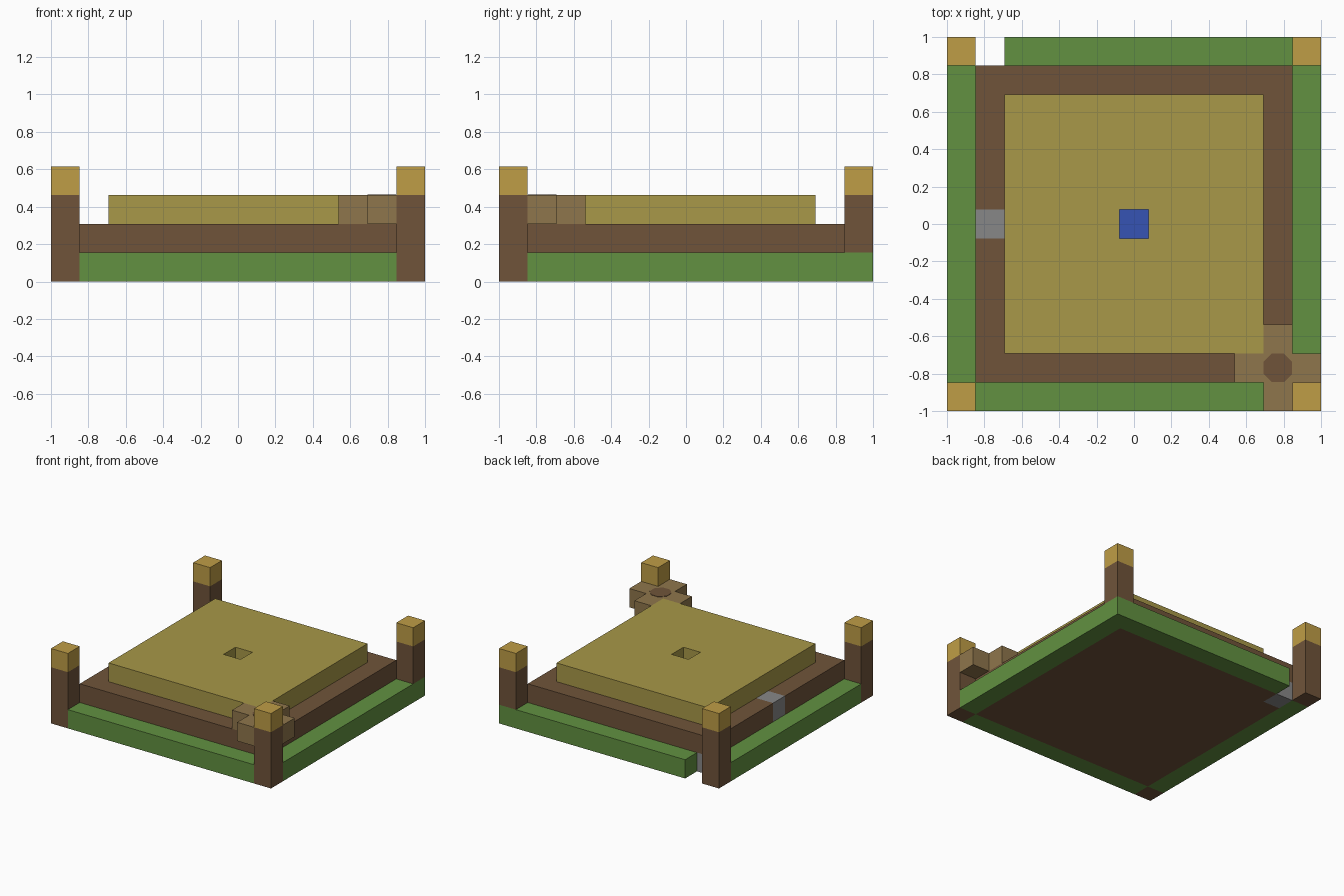
import bpy, bmesh
from mathutils import Vector

if "Cube" in bpy.data.objects:
    bpy.data.objects.remove(bpy.data.objects["Cube"], do_unlink=True)

N = 13            # blocks along each side
U = 2 / N         # size of one block


def material(name, rgb):
    lin = [((c / 255 + 0.055) / 1.055) ** 2.4 for c in rgb] + [1]
    m = bpy.data.materials.new(name)
    m.use_nodes = True
    m.diffuse_color = lin
    m.node_tree.nodes["Principled BSDF"].inputs["Base Color"].default_value = lin
    return m


grass = material("grass green", (98, 145, 65))
earth = material("earth brown", (112, 84, 58))
straw = material("straw olive", (168, 152, 72))
gold = material("gold", (191, 157, 70))
stone = material("stone grey", (135, 135, 135))
water = material("water blue", (54, 84, 180))
bark = material("bark tan", (143, 118, 76))


def block(name, lo, hi, mats, cuts=(), rule=None, edit=None):
    """Box between two block-grid corners, cut at (axis, position), coloured by rule."""
    lo, hi = Vector(lo), Vector(hi)
    bm = bmesh.new()
    bmesh.ops.create_cube(bm, size=1)
    for v in bm.verts:
        v.co = Vector([(lo[i] + hi[i]) / 2 + v.co[i] * (hi[i] - lo[i]) for i in range(3)])
    for axis, pos in cuts:
        p, n = Vector(), Vector()
        p[axis], n[axis] = pos, 1
        bmesh.ops.bisect_plane(bm, geom=bm.verts[:] + bm.edges[:] + bm.faces[:],
                               plane_co=p, plane_no=n)
    if edit:
        edit(bm)
    if rule:
        for f in bm.faces:
            f.material_index = rule(f.calc_center_median())
    for v in bm.verts:
        v.co = (v.co - Vector((N / 2, N / 2, 0))) * U
    me = bpy.data.meshes.new(name)
    bm.to_mesh(me)
    bm.free()
    for m in mats:
        me.materials.append(m)
    ob = bpy.data.objects.new(name, me)
    bpy.context.collection.objects.link(ob)
    return ob


# Earth base with two stone blocks set into its right side
def stone_rule(c):
    return int(c.x < 2 and (6 < c.y < 7 if c.z > 1 else c.y > 11))


block("earth_base", (1, 1, 0), (12, 12, 2), [earth, stone],
      [(0, 2), (1, 6), (1, 7), (1, 11), (2, 1)], stone_rule)

# Grass border, with a one-block gap at the back right
block("grass_front", (1, 0, 0), (12, 1, 1), [grass])
block("grass_back", (2, 12, 0), (12, 13, 1), [grass])
block("grass_right", (0, 1, 0), (1, 12, 1), [grass])
block("grass_left", (12, 1, 0), (13, 12, 1), [grass])


# Straw platform with a square well in the middle
def sink_well(bm):
    top = [f for f in bm.faces if f.normal.z > 0.9
           and (f.calc_center_median().xy - Vector((6.5, 6.5))).length < 0.1]
    bmesh.ops.inset_individual(bm, faces=top, thickness=0.001, depth=-0.97)


block("straw_platform", (2, 2, 2), (11, 11, 3), [straw, water],
      [(a, p) for a in (0, 1) for p in (6, 7)],
      lambda c: int(2.01 < c.z < 2.1), sink_well)

# Corner posts with gold caps; the back left post stands on grass
for name, x, y in (("front_right", 0, 0), ("front_left", 12, 0),
                   ("back_right", 0, 12), ("back_left", 12, 12)):
    on_grass = name == "back_left"
    block(name + "_post", (x, y, 0), (x + 1, y + 1, 4), [earth, gold, grass],
          [(2, 1), (2, 3)],
          lambda c: 1 if c.z > 3 else 2 if on_grass and c.z < 1 else 0)

# Cross-shaped log pile beside the front left post
block("log_center", (11, 1, 2), (12, 2, 3), [bark])
for name, x, y in (("right", 10, 1), ("left", 12, 1), ("front", 11, 0), ("back", 11, 2)):
    block("log_" + name, (x, y, 2), (x + 1, y + 1, 3), [bark])

# Dark eight-sided patch on top of the log pile
bpy.ops.mesh.primitive_cylinder_add(
    vertices=8, radius=0.54 * U, depth=0.004,
    location=((11.5 - N / 2) * U, (1.5 - N / 2) * U, 3 * U + 0.001),
    rotation=(0, 0, 0.3927))
patch = bpy.context.object
patch.name = "log_patch"
patch.data.materials.append(earth)
